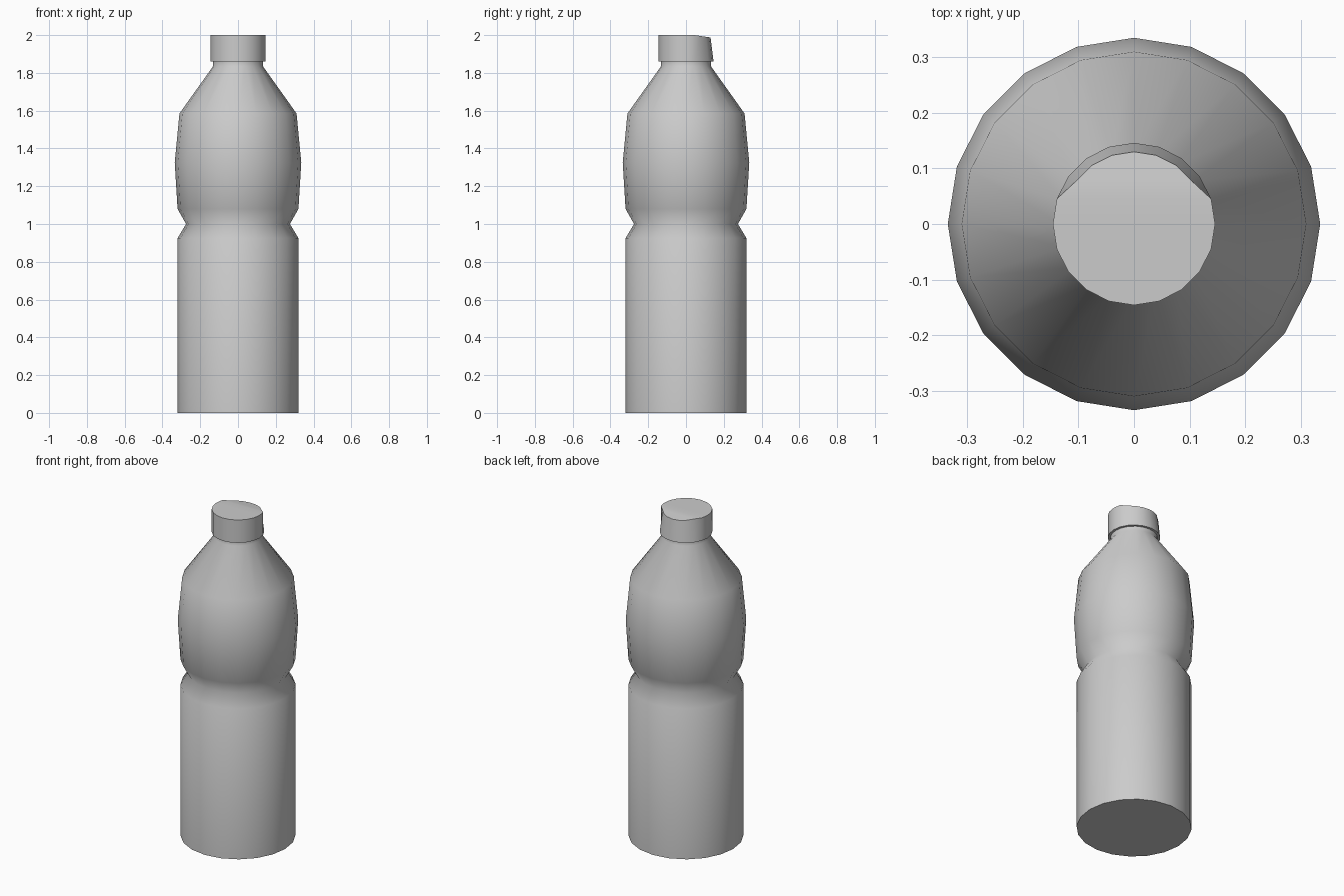
import bpy, bmesh, math

if "Cube" in bpy.data.objects:
    bpy.data.objects.remove(bpy.data.objects["Cube"])

SIDES = 20


def ring(bm, r, z):
    return [bm.verts.new((r * math.cos(2 * math.pi * i / SIDES),
                          r * math.sin(2 * math.pi * i / SIDES), z)) for i in range(SIDES)]


def lathe(bm, profile):
    rings = [ring(bm, r, z) for r, z in profile]
    for a, b in zip(rings, rings[1:]):
        for i in range(SIDES):
            j = (i + 1) % SIDES
            bm.faces.new((a[i], a[j], b[j], b[i]))
    return rings


def finish(bm, name):
    bmesh.ops.recalc_face_normals(bm, faces=bm.faces)
    me = bpy.data.meshes.new(name)
    bm.to_mesh(me)
    bm.free()
    ob = bpy.data.objects.new(name, me)
    bpy.context.collection.objects.link(ob)
    bpy.ops.object.select_all(action='DESELECT')
    ob.select_set(True)
    bpy.context.view_layer.objects.active = ob
    bpy.ops.object.shade_smooth_by_angle(angle=math.radians(65))


# Bottle body: base cylinder, pinched waist, bulged upper half, neck
bm = bmesh.new()
rings = lathe(bm, [(0.32, 0), (0.32, 0.925), (0.275, 1.0), (0.32, 1.08), (0.335, 1.325),
                   (0.31, 1.585), (0.132, 1.835), (0.132, 1.86)])
bm.faces.new(rings[0])
bm.faces.new(rings[-1])
finish(bm, "bottle_body")

# Screw cap: the rear of the top edge is pressed in and slightly down
bm = bmesh.new()
low, top = lathe(bm, [(0.146, 1.86), (0.146, 2.0)])
bm.faces.new(low)
for v in top[2:9]:
    v.co.x *= 0.89
    v.co.y *= 0.89
    v.co.z -= 0.15 * (v.co.y - 0.045)
bm.faces.new(top[1:10])
bm.faces.new(top[9:] + top[:2])
finish(bm, "screw_cap")
